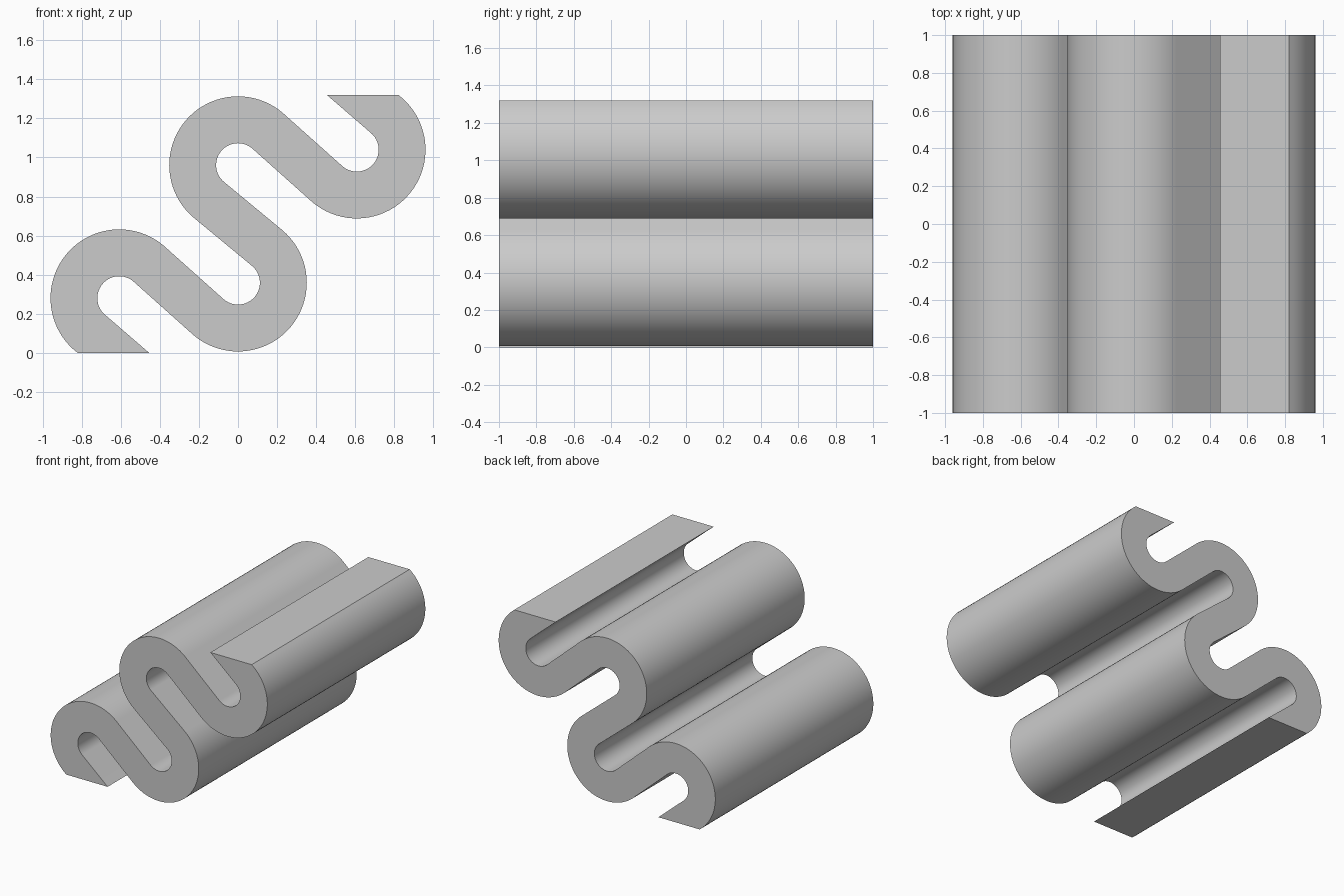
import bpy, bmesh
from math import cos, sin, radians, degrees, asin

if "Cube" in bpy.data.objects:
    bpy.data.objects.remove(bpy.data.objects["Cube"])

OUTER, INNER = 0.352, 0.112      # outer and inner bend radii
HEIGHT, HALF_DEPTH = 1.32, 1.0
TILT = 49.6                      # normal angle of the straight runs
SEGMENTS = 40


def arc(cx, cz, r, a0, a1):
    return [(cx + r * cos(radians(a0 + (a1 - a0) * i / SEGMENTS)),
             cz + r * sin(radians(a0 + (a1 - a0) * i / SEGMENTS)))
            for i in range(SEGMENTS + 1)]


# One long side of the winding band, from the flat base to the upper tip
A, B, C, D = (-0.608, 0.28), (0.0, 0.359), (0.0, 0.961), (0.608, 1.04)
base_angle = 180 + degrees(asin(A[1] / OUTER))
side = arc(*A, OUTER, base_angle, TILT)
side += arc(*B, INNER, TILT + 180, TILT + 360)
side += arc(*C, OUTER, TILT + 180, TILT)
side += arc(*D, INNER, TILT + 180, TILT + 360)
side.append((0.455, HEIGHT))

# The other side is the same line turned half a turn
profile = side + [(-x, HEIGHT - z) for x, z in side]

# Extrude the profile along y
bm = bmesh.new()
face = bm.faces.new([bm.verts.new((x, -HALF_DEPTH, z)) for x, z in profile])
result = bmesh.ops.extrude_face_region(bm, geom=[face], use_keep_orig=True)
for v in result["geom"]:
    if isinstance(v, bmesh.types.BMVert):
        v.co.y = HALF_DEPTH
bmesh.ops.recalc_face_normals(bm, faces=bm.faces[:])

mesh = bpy.data.meshes.new("winding_band")
bm.to_mesh(mesh)
bm.free()
band = bpy.data.objects.new("winding_band", mesh)
bpy.context.collection.objects.link(band)

# Smooth bends, crisp ends
bpy.context.view_layer.objects.active = band
band.select_set(True)
bpy.ops.object.shade_smooth_by_angle(angle=radians(30))
